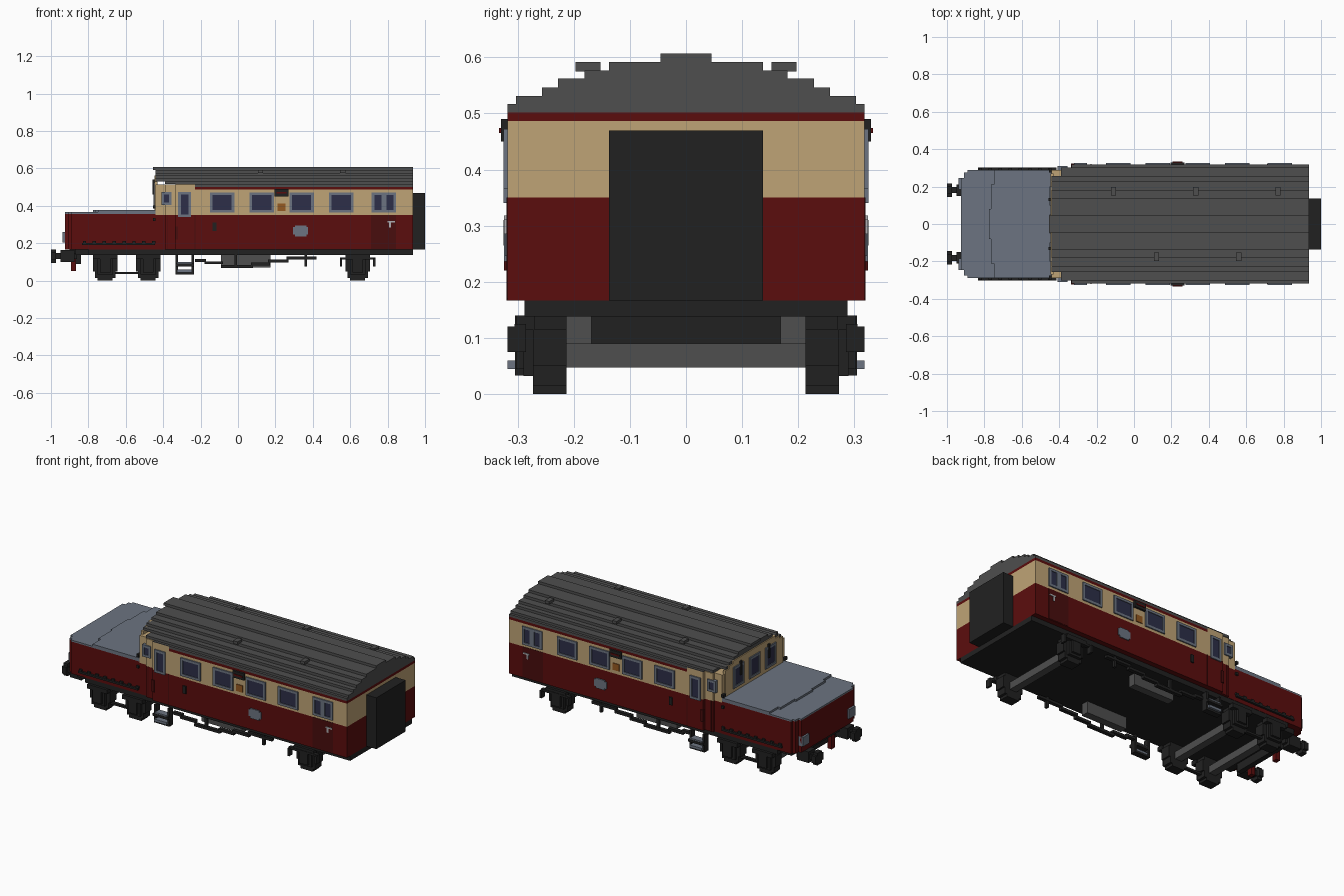
import bpy, bmesh, math

old = bpy.data.objects.get("Cube")
if old:
    bpy.data.objects.remove(old, do_unlink=True)


def material(name, r, g, b):
    m = bpy.data.materials.new(name)
    m.use_nodes = True
    m.diffuse_color = (r, g, b, 1)
    bsdf = m.node_tree.nodes["Principled BSDF"]
    bsdf.inputs["Base Color"].default_value = (r, g, b, 1)
    bsdf.inputs["Roughness"].default_value = 0.8
    return m


RED = material("maroon", 0.105, 0.004, 0.004)
DARK_RED = material("dark maroon", 0.065, 0.004, 0.004)
TAN = material("cream tan", 0.52, 0.37, 0.18)
ROOF = material("roof grey", 0.077, 0.077, 0.077)
SLATE = material("slate grey", 0.15, 0.175, 0.22)
BLACK = material("black", 0.0152, 0.0152, 0.0152)
GLASS = material("navy glass", 0.026, 0.028, 0.065)
ORANGE = material("ochre", 0.3, 0.1, 0.015)
SILVER = material("light grey", 0.42, 0.42, 0.44)


def box(x0, x1, y0, y1, z0, z1):
    """Rectangle footprint extruded in z."""
    return ([(x0, y0), (x1, y0), (x1, y1), (x0, y1)], "z", z0, z1)


def part(name, mat, shapes, mirror=False):
    """One object from extruded outlines; mirror repeats them across y = 0."""
    place = {"z": lambda u, v, w: (u, v, w),
             "y": lambda u, v, w: (u, w, v),
             "x": lambda u, v, w: (w, u, v)}
    bm = bmesh.new()
    for pts, axis, a, b in shapes:
        for s in ((1, -1) if mirror else (1,)):
            rings = []
            for w in (a, b):
                co = [place[axis](u, v, w) for u, v in pts]
                rings.append([bm.verts.new((x, y * s, z)) for x, y, z in co])
            n = len(pts)
            bm.faces.new(rings[0])
            bm.faces.new(rings[1])
            for i in range(n):
                j = (i + 1) % n
                bm.faces.new((rings[0][i], rings[0][j], rings[1][j], rings[1][i]))
    bmesh.ops.recalc_face_normals(bm, faces=bm.faces)
    me = bpy.data.meshes.new(name)
    bm.to_mesh(me)
    bm.free()
    me.materials.append(mat)
    ob = bpy.data.objects.new(name, me)
    bpy.context.collection.objects.link(ob)
    return ob


def sym(half):
    """Close a half outline of (x, +y) points across y = 0."""
    return half + [(x, -y) for x, y in reversed(half)]


# Coach body: stacked colour bands with a stepped taper at the cab
CAB = [(-0.44, 0.29), (-0.39, 0.29), (-0.39, 0.303), (-0.335, 0.303), (-0.335, 0.318)]
full = sym(CAB + [(0.935, 0.318)])
part("coach_lower_body", RED, [(full, "z", 0.167, 0.35)])
part("coach_upper_body", TAN, [(full, "z", 0.35, 0.487),
                               (sym(CAB + [(-0.23, 0.318)]), "z", 0.487, 0.513)])
part("cornice_stripe", RED, [box(-0.23, 0.935, -0.318, 0.318, 0.487, 0.502)])

# Stepped roof: (half width, bottom, top, start x)
LAYERS = [(0.318, 0.502, 0.516, -0.23), (0.318, 0.513, 0.517, -0.335),
          (0.303, 0.516, 0.531, -0.39), (0.257, 0.531, 0.546, -0.44),
          (0.228, 0.546, 0.562, -0.44), (0.181, 0.562, 0.577, -0.44),
          (0.137, 0.577, 0.592, -0.44), (0.045, 0.592, 0.607, -0.455)]
part("roof", ROOF, [box(x, 0.935, -w, w, a, b) for w, a, b, x in LAYERS])
part("roof_vents", ROOF,
     [box(x - 0.014, x + 0.014, 0.152, 0.197, 0.575, 0.592) for x in (-0.11, 0.33, 0.77)] +
     [box(x - 0.014, x + 0.014, -0.197, -0.152, 0.575, 0.592) for x in (0.12, 0.56)])
part("cab_gable", TAN, [box(-0.446, -0.43, -w, w, a, b) for w, a, b in
                        ((0.27, 0.375, 0.531), (0.235, 0.531, 0.546), (0.2, 0.546, 0.562))])

# Bonnet with chamfered nose and raised slate cover
NOSE = [(-0.925, 0.245), (-0.908, 0.245), (-0.908, 0.275), (-0.89, 0.275), (-0.89, 0.29)]
bonnet = sym(NOSE + [(-0.44, 0.29)])
part("bonnet", RED, [(bonnet, "z", 0.167, 0.357)])
part("bonnet_cover", SLATE, [
    (bonnet, "z", 0.357, 0.366),
    (sym([(-0.775, 0.08), (-0.765, 0.08), (-0.765, 0.21), (-0.748, 0.21),
          (-0.748, 0.29), (-0.44, 0.29)]), "z", 0.366, 0.378)])
part("nose_lamp_plates", SLATE, [box(-0.937, -0.9, 0.185, 0.245, 0.205, 0.26)], True)
part("bonnet_side_rail", BLACK,
     [box(-0.835, -0.445, 0.285, 0.302, 0.19, 0.201)] +
     [box(x, x + 0.018, 0.285, 0.3, 0.2, 0.212) for x in
      [-0.83 + 0.053 * i for i in range(8)]], True)


# Side windows: slate frame bars around slightly recessed glass
def window(u0, u1, z0, z1, base, side):
    t = 0.014
    bars = [(u0, u1, z0, z0 + t), (u0, u1, z1 - t, z1),
            (u0, u0 + t, z0 + t, z1 - t), (u1 - t, u1, z0 + t, z1 - t)]
    pane = (u0 + t, u1 - t, z0 + t, z1 - t)
    if side:
        make = lambda r, d: box(r[0], r[1], base - 0.02, base + d, r[2], r[3])
    else:
        make = lambda r, d: box(-base - d, -base + 0.01, r[0], r[1], r[2], r[3])
    return [make(r, 0.007) for r in bars], make(pane, 0.003)


frames, panes = [], []
OPENINGS = [(-0.41, -0.355, 0.405, 0.475, 0.303), (-0.32, -0.25, 0.34, 0.475, 0.318),
            (0.715, 0.78, 0.365, 0.472, 0.318), (0.78, 0.845, 0.365, 0.472, 0.318)]
OPENINGS += [(x, x + 0.13, 0.365, 0.472, 0.318) for x in (-0.15, 0.062, 0.275, 0.487)]
for o in OPENINGS:
    f, p = window(*o, True)
    frames += f
    panes.append(p)
part("side_window_frames", SLATE, frames, True)
part("side_window_glass", GLASS, panes, True)

# Cab front windows looking over the bonnet
frames, panes = [], []
for c in (-0.15, 0, 0.15):
    f, p = window(c - 0.05, c + 0.05, 0.4, 0.525, 0.446, False)
    frames += f
    panes.append(p)
part("cab_window_frames", SLATE, frames)
part("cab_window_glass", GLASS, panes)
part("cab_wipers", BLACK, [box(-0.457, -0.44, 0.123, 0.138, 0.46, 0.54)], True)

# Side fittings
part("passenger_doors", DARK_RED, [box(0.712, 0.845, 0.31, 0.32, 0.17, 0.35)], True)
part("cab_handrails", DARK_RED, [box(-0.338, -0.322, 0.29, 0.324, 0.22, 0.29)], True)
part("cab_door_seams", DARK_RED, [box(-0.378, -0.373, 0.29, 0.305, 0.167, 0.35),
                                  box(-0.233, -0.228, 0.31, 0.32, 0.167, 0.35)], True)
part("door_handles", SILVER, [box(0.8, 0.84, 0.31, 0.324, 0.31, 0.318),
                              box(0.807, 0.817, 0.31, 0.324, 0.285, 0.31)], True)
part("side_plaques", SLATE, [box(0.305, 0.365, 0.31, 0.324, 0.236, 0.294),
                             box(0.295, 0.375, 0.31, 0.323, 0.246, 0.286)], True)
part("destination_boards", BLACK, [box(0.195, 0.27, 0.31, 0.33, 0.45, 0.49)], True)
part("destination_strips", RED, [box(0.205, 0.26, 0.31, 0.333, 0.465, 0.474)], True)
part("side_emblems", ORANGE, [box(0.212, 0.254, 0.31, 0.323, 0.372, 0.412)], True)
part("small_side_fittings", BLACK, [
    box(-0.135, -0.115, 0.31, 0.325, 0.265, 0.31),
    box(-0.455, -0.44, 0.275, 0.3, 0.385, 0.402),
    box(-0.455, -0.44, 0.275, 0.3, 0.32, 0.335)], True)

# Gangway at the rear end
part("gangway", BLACK, [box(0.93, 1.0, -0.137, 0.137, 0.167, 0.47)])

# Underframe
part("underframe", BLACK, [
    (sym([(-0.9, 0.15), (-0.87, 0.15), (-0.87, 0.255), (-0.8, 0.255),
          (-0.8, 0.288), (0.935, 0.288)]), "z", 0.138, 0.1675),
    box(-0.87, -0.84, -0.168, 0.168, 0.09, 0.14)])
part("equipment_boxes", ROOF, [box(-0.09, 0.175, 0.168, 0.213, 0.07, 0.14)], True)

# Stepped truss rods under the sole bars
TRUSS = [(-0.23, -0.17, 0.1), (-0.18, -0.08, 0.088), (-0.09, 0.08, 0.068),
         (0.07, 0.17, 0.082), (0.16, 0.27, 0.097), (0.26, 0.42, 0.113)]
part("truss_rods", BLACK,
     [box(a, b, 0.262, 0.284, z, z + 0.015) for a, b, z in TRUSS] +
     [box(x, x + 0.014, 0.265, 0.282, 0.075, 0.14) for x in (-0.02, 0.355)], True)

# Wheels, axle boxes and axles
wheels, boxes, axles = [], [], []
for cx in (-0.71, -0.48, 0.64):
    half = [(0.04, 0), (0.04, 0.015), (0.055, 0.015), (0.055, 0.05), (0.065, 0.05),
            (0.065, 0.115), (0.055, 0.115), (0.055, 0.14)]
    outline = [(cx + x, z) for x, z in half] + [(cx - x, z) for x, z in reversed(half)]
    wheels.append((outline, "y", 0.213, 0.273))
    boxes += [box(cx - 0.042, cx + 0.042, 0.27, 0.29, 0.032, 0.14),
              box(cx - 0.028, cx + 0.028, 0.28, 0.303, 0.045, 0.125),
              box(cx - 0.065, cx + 0.065, 0.27, 0.303, 0.115, 0.14)]
    axles.append(box(cx - 0.022, cx + 0.022, -0.214, 0.214, 0.047, 0.09))
part("wheels", BLACK, wheels, True)
part("axle_boxes", BLACK, boxes, True)
part("axles", ROOF, axles)
part("wheel_link_bars", BLACK, [box(-0.66, -0.53, 0.235, 0.255, 0.035, 0.047)], True)
part("rear_spring_hangers", BLACK, [
    box(0.545, 0.735, 0.285, 0.306, 0.112, 0.125),
    box(0.545, 0.557, 0.285, 0.318, 0.075, 0.12),
    box(0.723, 0.735, 0.285, 0.318, 0.075, 0.12)], True)

# Cab footsteps
part("footstep_hangers", BLACK, [
    box(-0.335, -0.322, 0.27, 0.305, 0.04, 0.14), box(-0.248, -0.235, 0.27, 0.305, 0.04, 0.14),
    box(-0.335, -0.235, 0.27, 0.318, 0.077, 0.092), box(-0.335, -0.235, 0.27, 0.305, 0.033, 0.045)], True)
part("footstep_treads", SLATE, [box(-0.325, -0.245, 0.275, 0.318, 0.045, 0.06),
                                box(-0.325, -0.245, 0.275, 0.316, 0.092, 0.1)], True)

# Buffers and coupling hooks at the nose
part("buffers", BLACK, [
    box(-1.0, -0.972, 0.145, 0.217, 0.11, 0.152), box(-1.0, -0.972, 0.16, 0.202, 0.095, 0.167),
    box(-0.98, -0.86, 0.165, 0.197, 0.115, 0.147),
    box(-0.95, -0.875, 0.15, 0.212, 0.1, 0.165)], True)
part("coupling_hooks", RED, [box(-0.892, -0.866, 0.085, 0.115, 0.052, 0.14)], True)
